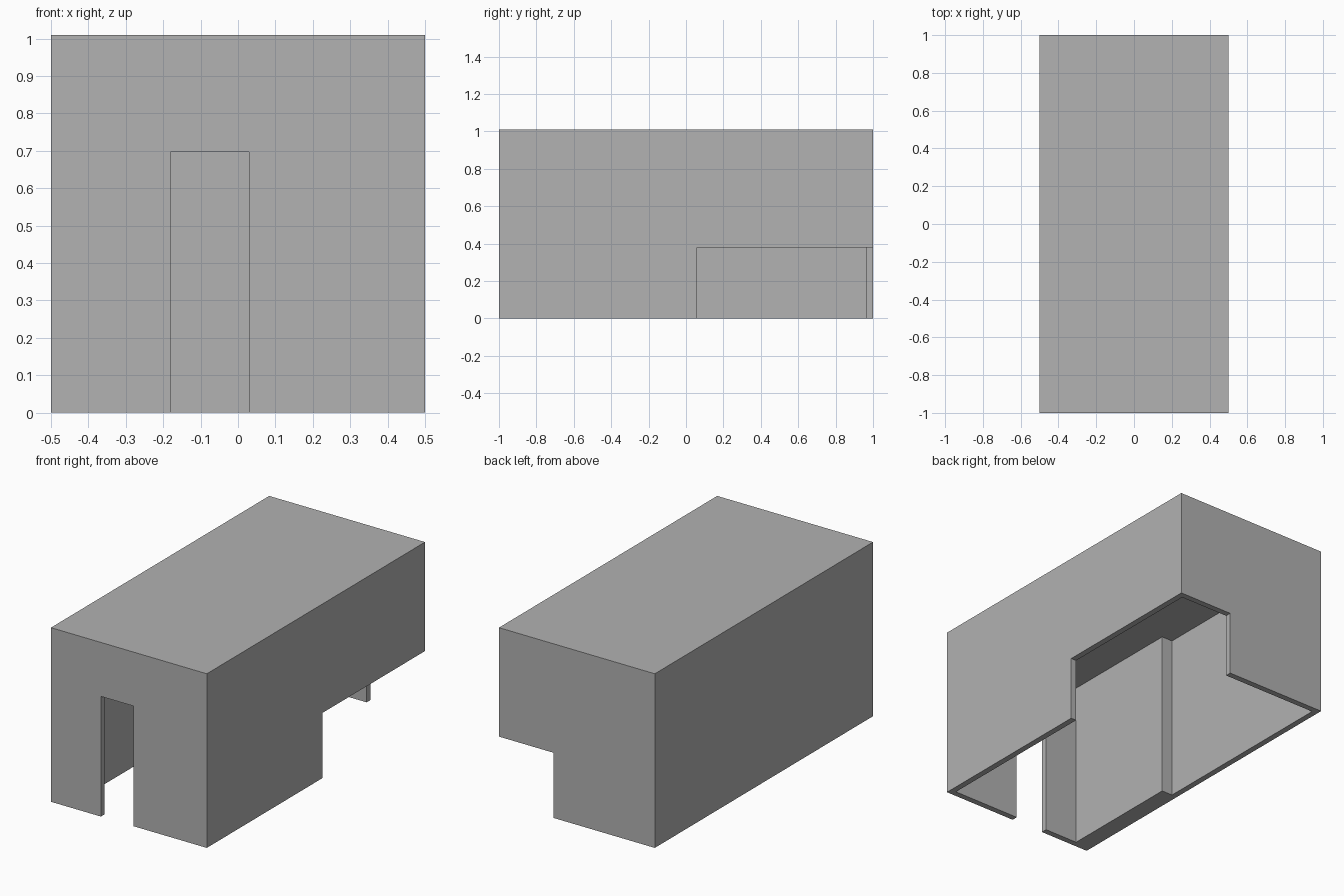
import bpy
import bmesh

cube = bpy.data.objects.get("Cube")
if cube:
    bpy.data.objects.remove(cube, do_unlink=True)

# Single grey finish
GREY = (0.445, 0.445, 0.445, 1.0)
grey = bpy.data.materials.new("grey")
grey.use_nodes = True
grey.diffuse_color = GREY
for node in grey.node_tree.nodes:
    if node.type == 'BSDF_PRINCIPLED':
        node.inputs["Base Color"].default_value = GREY

W, L, H, T = 0.5, 1.0, 1.01, 0.035   # half width, half length, height, wall thickness


def prism(name, plan, z0, z1):
    """Extrude a floor plan outline from z0 to z1."""
    bm = bmesh.new()
    base = bm.faces.new([bm.verts.new((x, y, z0)) for x, y in plan])
    top = bmesh.ops.extrude_face_region(bm, geom=[base])["geom"]
    verts = [g for g in top if isinstance(g, bmesh.types.BMVert)]
    bmesh.ops.translate(bm, verts=verts, vec=(0, 0, z1 - z0))
    bmesh.ops.recalc_face_normals(bm, faces=bm.faces)
    mesh = bpy.data.meshes.new(name)
    bm.to_mesh(mesh)
    bm.free()
    mesh.materials.append(grey)
    obj = bpy.data.objects.new(name, mesh)
    bpy.context.collection.objects.link(obj)
    return obj


def rect(x0, x1, y0, y1):
    return [(x0, y0), (x1, y0), (x1, y1), (x0, y1)]


# Outer body with roof
shell = prism("building_shell", rect(-W, W, -L, L), 0, H)

# Room hollow, narrower beside the thickened wall at the front
thick_x, thick_y = -0.395, -0.23
room = [(thick_x, -L + T), (W - T, -L + T), (W - T, L - T),
        (-W + T, L - T), (-W + T, thick_y), (thick_x, thick_y)]

cutters = [
    prism("room_cutter", room, -0.1, H - T),
    # Front doorway
    prism("doorway_cutter", rect(-0.18, 0.03, -1.1, -0.9), -0.1, 0.697),
    # Open rear corner
    prism("corner_cutter", rect(0.15, 0.6, 0.06, 1.1), -0.1, 0.378),
]

for cutter in cutters:
    cutter.hide_render = True
    mod = shell.modifiers.new(cutter.name, 'BOOLEAN')
    mod.operation = 'DIFFERENCE'
    mod.solver = 'EXACT'
    mod.object = cutter

# Bake the cuts and drop the cutters
depsgraph = bpy.context.evaluated_depsgraph_get()
cut_mesh = bpy.data.meshes.new_from_object(shell.evaluated_get(depsgraph))
shell.modifiers.clear()
shell.data = cut_mesh
for cutter in cutters:
    bpy.data.objects.remove(cutter, do_unlink=True)
